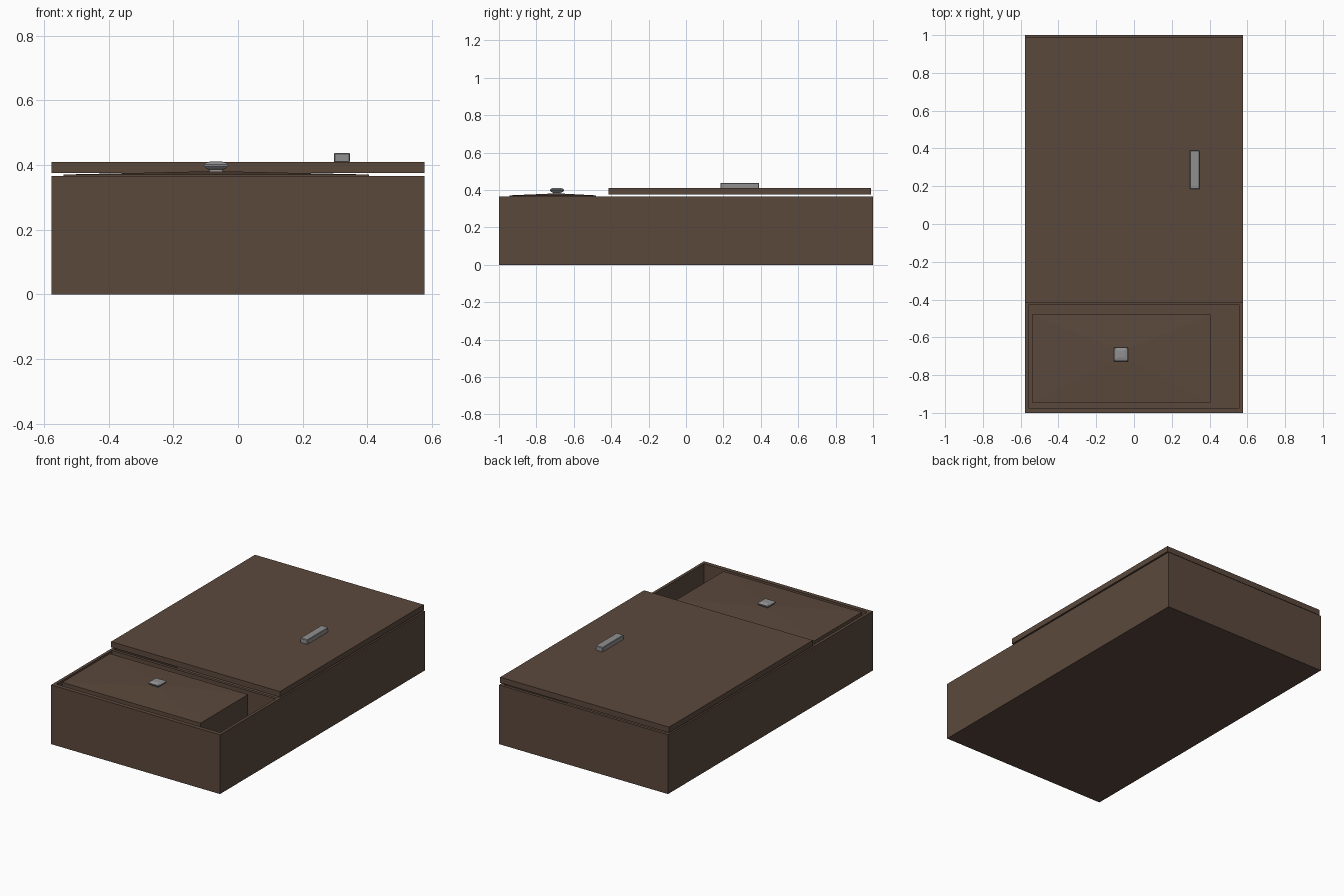
import bpy, bmesh

old = bpy.data.objects.get("Cube")
if old:
    bpy.data.objects.remove(old, do_unlink=True)


def material(name, rgb, rough):
    m = bpy.data.materials.new(name)
    m.use_nodes = True
    m.diffuse_color = (*rgb, 1)
    bsdf = m.node_tree.nodes["Principled BSDF"]
    bsdf.inputs["Base Color"].default_value = (*rgb, 1)
    bsdf.inputs["Roughness"].default_value = rough
    return m


wood = material("dark_wood", (0.105, 0.066, 0.046), 0.7)
metal = material("grey_metal", (0.28, 0.28, 0.285), 0.4)


def loft(name, rings, mat):
    """Stack of rectangles (x0, x1, y0, y1, z) skinned into a closed solid."""
    bm = bmesh.new()
    prev = None
    for x0, x1, y0, y1, z in rings:
        ring = [bm.verts.new(p) for p in
                ((x0, y0, z), (x1, y0, z), (x1, y1, z), (x0, y1, z))]
        if prev is None:
            bm.faces.new(ring[::-1])
        else:
            for i in range(4):
                j = (i + 1) % 4
                bm.faces.new((prev[i], prev[j], ring[j], ring[i]))
        prev = ring
    bm.faces.new(prev)
    bmesh.ops.recalc_face_normals(bm, faces=bm.faces)
    mesh = bpy.data.meshes.new(name)
    bm.to_mesh(mesh)
    bm.free()
    mesh.materials.append(mat)
    ob = bpy.data.objects.new(name, mesh)
    bpy.context.collection.objects.link(ob)
    return ob


def box(name, x0, x1, y0, y1, z0, z1, mat):
    return loft(name, [(x0, x1, y0, y1, z0), (x0, x1, y0, y1, z1)], mat)


def square(cx, cy, half, z):
    return (cx - half, cx + half, cy - half, cy + half, z)


# Chest body with a front and a rear compartment
W, H, T = 0.577, 0.366, 0.018
body = box("chest_body", -W, W, -1, 1, 0, H, wood)
for y0, y1 in ((-1 + T + 0.008, -0.43), (-0.412, 1 - T)):
    cutter = box("compartment_cutter", -W + T, W - T, y0, y1, T, H + 0.1, wood)
    cutter.hide_render = True
    mod = body.modifiers.new("compartment", "BOOLEAN")
    mod.operation = "DIFFERENCE"
    mod.object = cutter
    mod.solver = "EXACT"
    bpy.context.view_layer.objects.active = body
    bpy.ops.object.modifier_apply(modifier=mod.name)
    bpy.data.objects.remove(cutter, do_unlink=True)

# Large flat lid over the rear compartment
box("chest_lid", -W, W, -0.415, 0.99, 0.375, 0.41, wood)

# Small box standing in the front compartment, with a shallow hipped lid
X0, X1, Y0, Y1 = -0.54, 0.405, -0.945, -0.48
KX, KY = -0.068, -0.69
box("inner_box", X0, X1, Y0, Y1, T, 0.348, wood)
loft("inner_box_lid", [(X0, X1, Y0, Y1, 0.348), (X0, X1, Y0, Y1, 0.371),
                       square(KX, KY, 0.02, 0.381)], wood)

# Cushion-shaped knob on the inner box lid
loft("inner_box_knob", [square(KX, KY, h, z) for h, z in
     ((0.02, 0.375), (0.02, 0.386), (0.03, 0.389), (0.037, 0.396),
      (0.037, 0.402), (0.03, 0.408), (0.018, 0.411))], metal)

# Bar handle on the large lid
handle = box("lid_handle", 0.297, 0.346, 0.184, 0.39, 0.408, 0.438, metal)
bevel = handle.modifiers.new("soft_edges", "BEVEL")
bevel.width = 0.003
bevel.segments = 1
